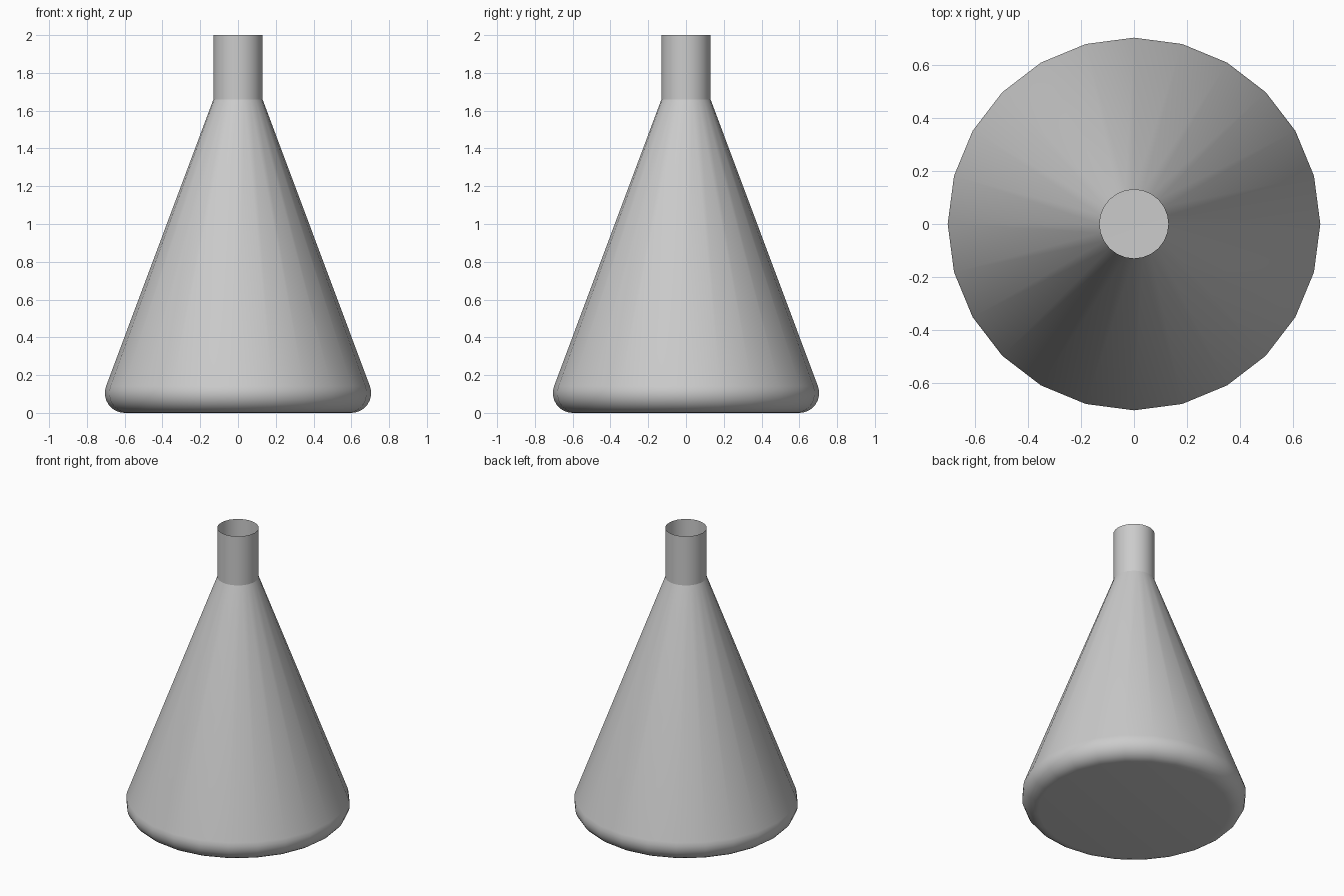
import bpy, bmesh, math

if "Cube" in bpy.data.objects:
    bpy.data.objects.remove(bpy.data.objects["Cube"])

SEGMENTS = 24

# Profile (radius, height): rounded base corner, sloped wall, open neck
corner_r, corner_x, steps = 0.105, 0.60, 8
slope_angle = math.atan2(0.57, 1.52)
profile = []
for i in range(steps + 1):
    a = -math.pi / 2 + (math.pi / 2 + slope_angle) * ((i / steps) * 1.0)
    a = min(a, slope_angle)
    profile.append((corner_x + corner_r * math.cos(a),
                    corner_r + corner_r * math.sin(a)))
profile += [(0.13, 1.66), (0.13, 2.0)]

# Flask body: spin the profile into rings and bridge them
bm = bmesh.new()
rings = []
for r, z in profile:
    rings.append([bm.verts.new((r * math.cos(2 * math.pi * k / SEGMENTS),
                                r * math.sin(2 * math.pi * k / SEGMENTS), z))
                  for k in range(SEGMENTS)])
for low, high in zip(rings, rings[1:]):
    for k in range(SEGMENTS):
        n = (k + 1) % SEGMENTS
        bm.faces.new((low[k], low[n], high[n], high[k]))

# Flat floor closes the base; the neck stays open
bm.faces.new(list(reversed(rings[0])))

mesh = bpy.data.meshes.new("conical_flask")
bm.to_mesh(mesh)
bm.free()
flask = bpy.data.objects.new("conical_flask", mesh)
bpy.context.collection.objects.link(flask)

# Smooth round the body, keep the neck seam crisp
bpy.context.view_layer.objects.active = flask
flask.select_set(True)
bpy.ops.object.shade_smooth_by_angle(angle=math.radians(18))
